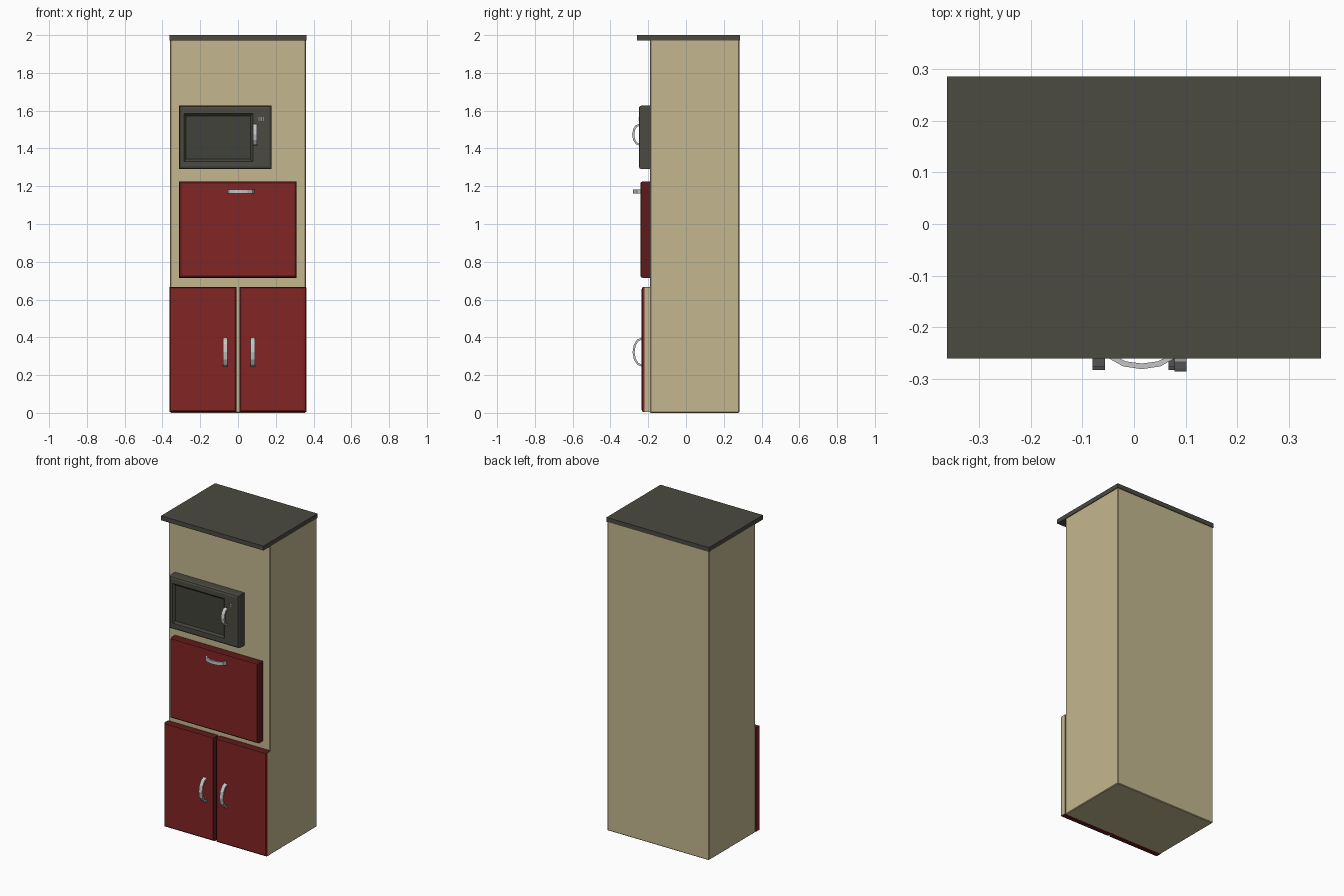
import bpy, bmesh, math
from mathutils import Vector

if "Cube" in bpy.data.objects:
    bpy.data.objects.remove(bpy.data.objects["Cube"])


def mat(name, r, g, b):
    m = bpy.data.materials.new(name)
    m.diffuse_color = (r, g, b, 1)
    m.use_nodes = True
    m.node_tree.nodes["Principled BSDF"].inputs["Base Color"].default_value = m.diffuse_color
    return m


CREAM = mat("cream", 0.55, 0.475, 0.275)
RED = mat("dark_red", 0.225, 0.018, 0.018)
RIM = mat("deep_red_rim", 0.115, 0.010, 0.010)
DARK = mat("charcoal", 0.070, 0.069, 0.053)
GLASS = mat("dark_glass", 0.055, 0.055, 0.043)
METAL = mat("grey_metal", 0.56, 0.56, 0.56)


def finish(name, bm, mats):
    bmesh.ops.recalc_face_normals(bm, faces=bm.faces)
    me = bpy.data.meshes.new(name)
    bm.to_mesh(me)
    bm.free()
    ob = bpy.data.objects.new(name, me)
    bpy.context.collection.objects.link(ob)
    for m in mats:
        me.materials.append(m)
    return ob


def box(name, x, y, z, mats, bevel=0.0, segs=2, front_only=False):
    """Box from min/max pairs, optionally with rounded edges."""
    bm = bmesh.new()
    bmesh.ops.create_cube(bm, size=1)
    for v in bm.verts:
        v.co = Vector([lo + (c + 0.5) * (hi - lo)
                       for c, (lo, hi) in zip(v.co, (x, y, z))])
    if bevel:
        edges = [e for e in bm.edges if not front_only
                 or all(abs(v.co.y - y[0]) < 1e-5 for v in e.verts)]
        bmesh.ops.bevel(bm, geom=edges, offset=bevel, segments=segs,
                        profile=0.5, affect='EDGES')
    return finish(name, bm, mats)


def red_panel(name, x, y, z):
    """Red front with a deeper red rim; outer cabinet sides stay red."""
    ob = box(name, x, y, z, [RED, RIM], 0.012, 2, True)
    for f in ob.data.polygons:
        if abs(f.normal.y) < 0.98 and abs(f.center.x) < 0.34:
            f.material_index = 1
    return ob


def handle(name, centre, length, width, y0, depth, horizontal=False):
    """Flat bar bent outwards along an arc, with a rectangular section."""
    bm = bmesh.new()
    n, t, rings = 6, 0.011, []
    for i in range(n + 1):
        a = math.pi * i / n
        ring = []
        for k, s in ((0, -1), (0, 1), (t, 1), (t, -1)):
            u = -math.cos(a) * (length / 2 - k)
            y = y0 - math.sin(a) * (depth - k)
            w = s * width / 2
            p = (u, w) if horizontal else (w, u)
            ring.append(bm.verts.new((centre[0] + p[0], y, centre[1] + p[1])))
        rings.append(ring)
    for a, b in zip(rings, rings[1:]):
        for j in range(4):
            bm.faces.new((a[j], a[(j + 1) % 4], b[(j + 1) % 4], b[j]))
    bm.faces.new(rings[0])
    bm.faces.new(rings[-1])
    return finish(name, bm, [METAL])


# Tall cabinet body and overhanging top board
box("cabinet_body", (-0.359, 0.359), (-0.19, 0.282), (0, 1.975), [CREAM], 0.004, 1)
box("top_board", (-0.362, 0.362), (-0.26, 0.285), (1.972, 2.0), [DARK])

# Pair of lower doors; the right one stands on a cream side strip
red_panel("left_door", (-0.362, -0.007), (-0.235, -0.188), (0.004, 0.667))
red_panel("right_door", (0.007, 0.360), (-0.235, -0.188), (0.004, 0.667))
box("right_door_side_strip", (0.356, 0.362), (-0.22, -0.188), (0.004, 0.663), [CREAM])
for side, x in (("left", -0.068), ("right", 0.079)):
    handle(side + "_door_handle", (x, 0.322), 0.155, 0.024, -0.233, 0.05)

# Fold-down drawer front
red_panel("drawer_front", (-0.312, 0.31), (-0.242, -0.188), (0.715, 1.225))
handle("drawer_handle", (0.015, 1.172), 0.145, 0.022, -0.24, 0.041, True)

# Microwave with a tapered window recess
micro = box("microwave", (-0.312, 0.178), (-0.25, -0.188), (1.29, 1.627),
            [DARK, GLASS], 0.014, 2, True)
WX, WZ, FY = (-0.288, 0.08), (1.33, 1.586), -0.25
cutter = box("window_cutter", WX, (FY - 0.001, FY + 0.012), WZ, [DARK])
cx, cz = sum(WX) / 2, sum(WZ) / 2
for v in cutter.data.vertices:
    if v.co.y > FY:
        v.co.x -= math.copysign(0.013, v.co.x - cx)
        v.co.z -= math.copysign(0.013, v.co.z - cz)
mod = micro.modifiers.new("window", 'BOOLEAN')
mod.operation = 'DIFFERENCE'
mod.object = cutter
mod.solver = 'EXACT'
bpy.context.view_layer.objects.active = micro
bpy.ops.object.modifier_apply(modifier=mod.name)
bpy.data.objects.remove(cutter)
for f in micro.data.polygons:
    c = f.center
    if WX[0] < c.x < WX[1] and WZ[0] < c.z < WZ[1] and FY + 0.003 < c.y < FY + 0.02:
        f.material_index = 1

handle("microwave_handle", (0.09, 1.473), 0.115, 0.023, -0.248, 0.037)

# Small control buttons
for i in range(3):
    for j in range(2):
        x, z = 0.108 + i * 0.012, 1.548 + j * 0.011
        box("control_button", (x, x + 0.006), (-0.252, -0.249), (z, z + 0.004), [METAL])
